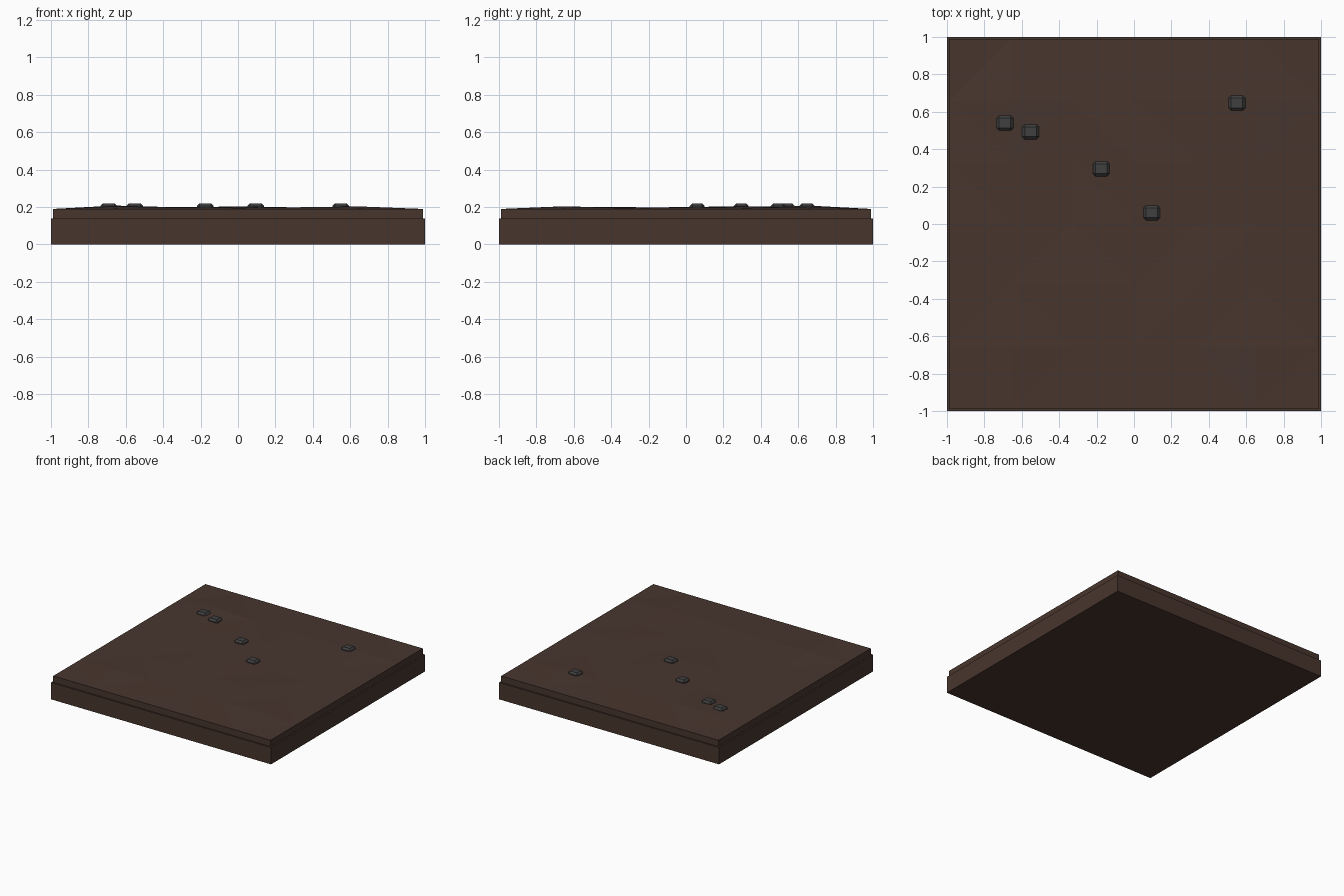
import bpy, bmesh, math
from mathutils import Matrix

if "Cube" in bpy.data.objects:
    bpy.data.objects.remove(bpy.data.objects["Cube"])


def material(name, rgb):
    m = bpy.data.materials.new(name)
    m.diffuse_color = (*rgb, 1)
    m.use_nodes = True
    m.node_tree.nodes["Principled BSDF"].inputs["Base Color"].default_value = m.diffuse_color
    return m


soil = material("dark brown soil", (0.064, 0.036, 0.027))
stone = material("charcoal stone", (0.05, 0.05, 0.052))


def finish(bm, name, mat):
    bmesh.ops.recalc_face_normals(bm, faces=bm.faces)
    me = bpy.data.meshes.new(name)
    bm.to_mesh(me)
    bm.free()
    me.materials.append(mat)
    ob = bpy.data.objects.new(name, me)
    bpy.context.collection.objects.link(ob)
    return ob


def box(name, size, centre, mat, bevel=0):
    bm = bmesh.new()
    bmesh.ops.create_cube(bm, size=1)
    bmesh.ops.scale(bm, vec=size, verts=bm.verts)
    bmesh.ops.translate(bm, vec=centre, verts=bm.verts)
    if bevel:
        bmesh.ops.bevel(bm, geom=bm.edges[:], offset=bevel, segments=1,
                        profile=0.5, affect='EDGES')
    return finish(bm, name, mat)


# Base slab
box("ground_base", (2, 2, 0.138), (0, 0, 0.069), soil)

# Top slab: gently uneven 6 x 6 grid with skirt down to the base
bm = bmesh.new()
half = 0.988
bmesh.ops.create_grid(bm, x_segments=6, y_segments=6, size=half)
rim = [e for e in bm.edges if e.is_boundary]
heights = [  # interior rows, front to back, in thousandths above the rim
    (14, 8, 6, 9, 13),
    (6, 10, 4, 8, 5),
    (8, 5, 11, 4, 8),
    (9, 4, 13, 8, 6),
    (18, 9, 8, 6, 12),
]
for v in bm.verts:
    i = round((v.co.x + half) / half * 3) - 1
    j = round((v.co.y + half) / half * 3) - 1
    inside = 0 <= i < 5 and 0 <= j < 5
    v.co.z = 0.19 + (heights[j][i] / 1000 if inside else 0)
bmesh.ops.triangulate(bm, faces=bm.faces[:])
rim = [e for e in bm.edges if e.is_boundary]
skirt = bmesh.ops.extrude_edge_only(bm, edges=rim)["geom"]
for v in skirt:
    if isinstance(v, bmesh.types.BMVert):
        v.co.z = 0.138
bmesh.ops.holes_fill(bm, edges=[e for e in bm.edges if e.is_boundary], sides=0)
finish(bm, "soil_top", soil)

# Chamfered pebbles
spots = [(-0.69, 0.54), (-0.553, 0.493), (-0.175, 0.295),
         (0.095, 0.06), (0.55, 0.647)]
for n, (x, y) in enumerate(spots):
    box(f"pebble_{n + 1}", (0.09, 0.08, 0.036), (x, y, 0.202), stone, 0.014)
